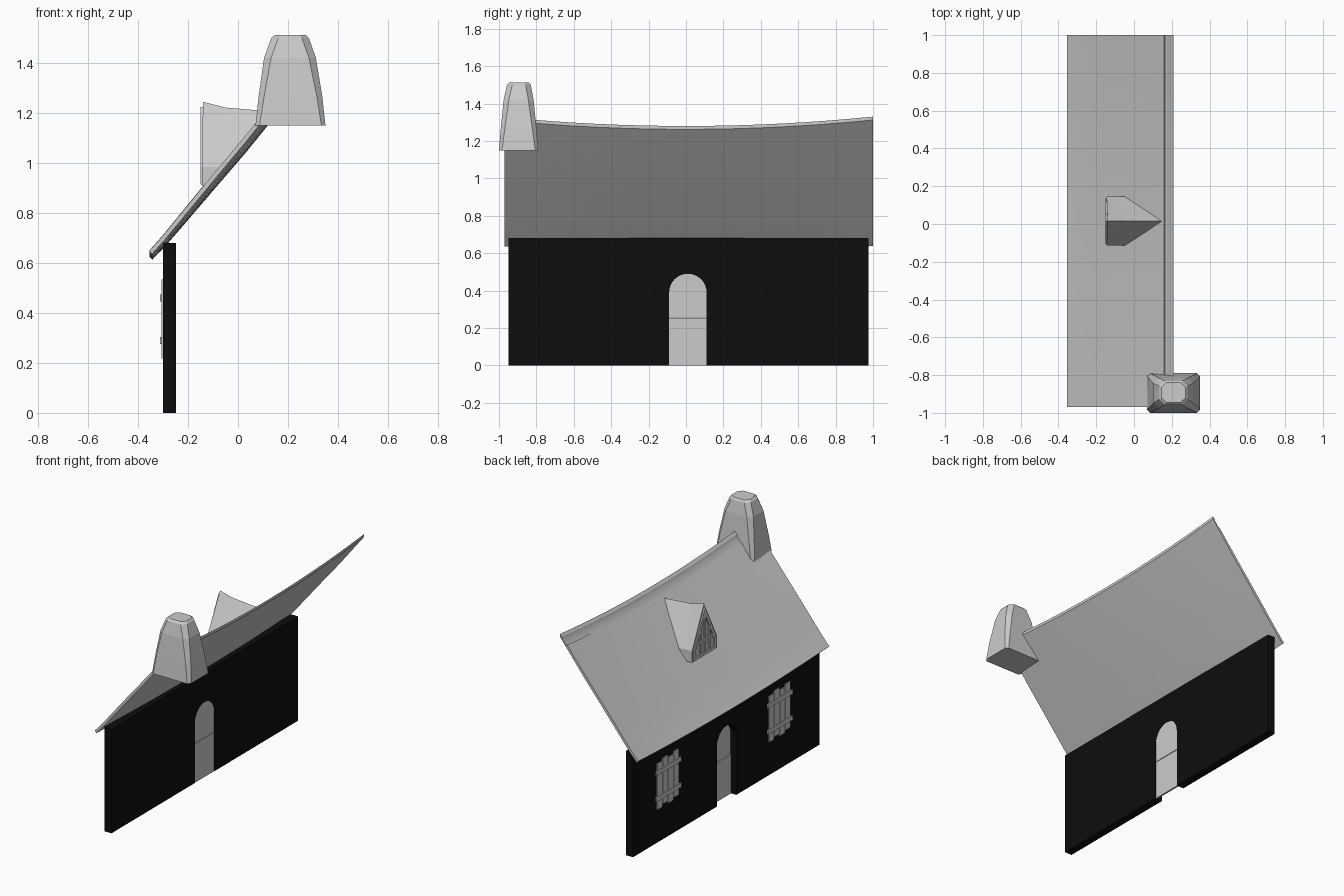
import bpy, math

if "Cube" in bpy.data.objects:
    bpy.data.objects.remove(bpy.data.objects["Cube"])


def mesh(name, verts, faces, mat=None, smooth=False):
    me = bpy.data.meshes.new(name)
    me.from_pydata(verts, [], faces)
    ob = bpy.data.objects.new(name, me)
    bpy.context.collection.objects.link(ob)
    bpy.ops.object.select_all(action='DESELECT')
    ob.select_set(True)
    bpy.context.view_layer.objects.active = ob
    bpy.ops.object.mode_set(mode='EDIT')
    bpy.ops.mesh.select_all(action='SELECT')
    bpy.ops.mesh.normals_make_consistent(inside=False)
    bpy.ops.object.mode_set(mode='OBJECT')
    if mat:
        me.materials.append(mat)
    if smooth:
        bpy.ops.object.shade_smooth_by_angle(angle=math.radians(30))
    return ob


def loft(name, rings, mat=None, smooth=False):
    """Closed solid through equal-length rings of points."""
    n = len(rings[0])
    verts = [p for r in rings for p in r]
    faces = [(i * n + j, i * n + (j + 1) % n, (i + 1) * n + (j + 1) % n, (i + 1) * n + j)
             for i in range(len(rings) - 1) for j in range(n)]
    faces += [tuple(range(n)), tuple(range(len(verts) - n, len(verts)))]
    return mesh(name, verts, faces, mat, smooth)


def prism(name, outline, x0, x1, mat=None):
    """Extrude a (y, z) outline along x."""
    return loft(name, [[(x, y, z) for y, z in outline] for x in (x0, x1)], mat)


def box(name, y0, y1, z0, z1, x0, x1):
    return prism(name, [(y0, z0), (y1, z0), (y1, z1), (y0, z1)], x0, x1)


black = bpy.data.materials.new("dark_plaster")
black.diffuse_color = (0.004, 0.004, 0.004, 1)
black.use_nodes = True
black.node_tree.nodes["Principled BSDF"].inputs["Base Color"].default_value = black.diffuse_color

# Front wall with an arched doorway
CY, R, SPRING = 0.01, 0.1, 0.39
arch = [(CY + R * math.cos(math.pi * i / 16), SPRING + R * math.sin(math.pi * i / 16))
        for i in range(17)]
wall = ([(-0.95, 0), (-0.95, 0.68), (0.975, 0.68), (0.975, 0), (CY + R, 0)]
        + arch + [(CY - R, 0)])
prism("wall", wall, -0.30, -0.248, black)

# Split door: lower and upper leaf
box("door_lower", CY - R, CY + R, 0, 0.253, -0.262, -0.250)
prism("door_upper", [(CY - R, 0.257), (CY + R, 0.257)] + arch, -0.260, -0.250)

# Sagging roof slope: (x, z, sag amount) profile swept along y
top = [(-0.355, 0.650, 0.025), (-0.30, 0.712, 0.03), (-0.20, 0.835, 0.035),
       (-0.10, 0.957, 0.04), (0.03, 1.113, 0.045), (0.16, 1.272, 0.05),
       (0.164, 1.268, 0.05), (0.193, 1.303, 0.05), (0.195, 1.313, 0.05), (0.21, 1.33, 0.05)]
under = [(0.21, 1.312, 0.05), (0.03, 1.085, 0.045), (-0.10, 0.929, 0.04),
         (-0.20, 0.807, 0.035), (-0.29, 0.698, 0.03), (-0.343, 0.638, 0.025)]
rings = []
for i in range(17):
    y = -0.97 + 1.97 * i / 16
    rings.append([(x, y, z - s * (1 - y * y)) for x, z, s in top + under])
loft("roof", rings, smooth=True)


# Chimney: tapering stack with chamfered corners
def chimney_ring(x0, x1, y0, y1, c, z):
    return [(x0 + c, y0, z), (x1 - c, y0, z), (x1, y0 + c, z), (x1, y1 - c, z),
            (x1 - c, y1, z), (x0 + c, y1, z), (x0, y1 - c, z), (x0, y0 + c, z)]


loft("chimney", [chimney_ring(0.070, 0.350, -1.00, -0.79, 0.016, 1.15),
                 chimney_ring(0.083, 0.337, -0.99, -0.80, 0.022, 1.27),
                 chimney_ring(0.104, 0.312, -0.975, -0.815, 0.028, 1.42),
                 chimney_ring(0.133, 0.284, -0.957, -0.83, 0.028, 1.50),
                 chimney_ring(0.146, 0.272, -0.945, -0.84, 0.024, 1.512)])

# Dormer: gabled front with roof planes running back into the slope
DC, HW = 0.015, 0.13
loft("dormer", [
    [(x, DC + HW, low), (x, DC + HW, eave), (xr, DC, ridge), (x, DC - HW, eave), (x, DC - HW, low)]
    for x, xr, low, eave, ridge in ((-0.145, -0.14, 0.91, 0.985, 1.245),
                                    (-0.10, -0.05, 0.91, 0.985, 1.222),
                                    (-0.05, 0.15, 0.95, 0.982, 1.205))])

# Dormer window: gable boards, sill, upright bars
for s in (-1, 1):
    prism("dormer_gable_board", [(DC + s * 0.12, 0.98), (DC, 1.225), (DC, 1.175), (DC + s * 0.096, 0.98)],
          -0.150, -0.140)
    box("dormer_post", DC + s * 0.108 - 0.012, DC + s * 0.108 + 0.012, 0.915, 0.985, -0.150, -0.140)
    box("dormer_bar", DC + s * 0.045 - 0.007, DC + s * 0.045 + 0.007, 0.94, 1.085, -0.150, -0.140)
box("dormer_bar", DC - 0.007, DC + 0.007, 0.94, 1.18, -0.150, -0.140)
box("dormer_sill", DC - 0.12, DC + 0.12, 0.915, 0.935, -0.151, -0.140)
box("dormer_rail", DC - 0.09, DC + 0.09, 1.005, 1.02, -0.150, -0.140)

# Planked window shutters with cross rails
for c in (0.62, -0.53):
    for i in range(4):
        y = c + (i - 1.5) * 0.056
        d = 0.008 * (-1) ** i
        box("shutter_plank", y - 0.0265, y + 0.0265, 0.225 + d, 0.525 + d, -0.306, -0.298)
    for z in (0.29, 0.46):
        box("shutter_rail", c - 0.13, c + 0.13, z - 0.014, z + 0.014, -0.312, -0.304)
